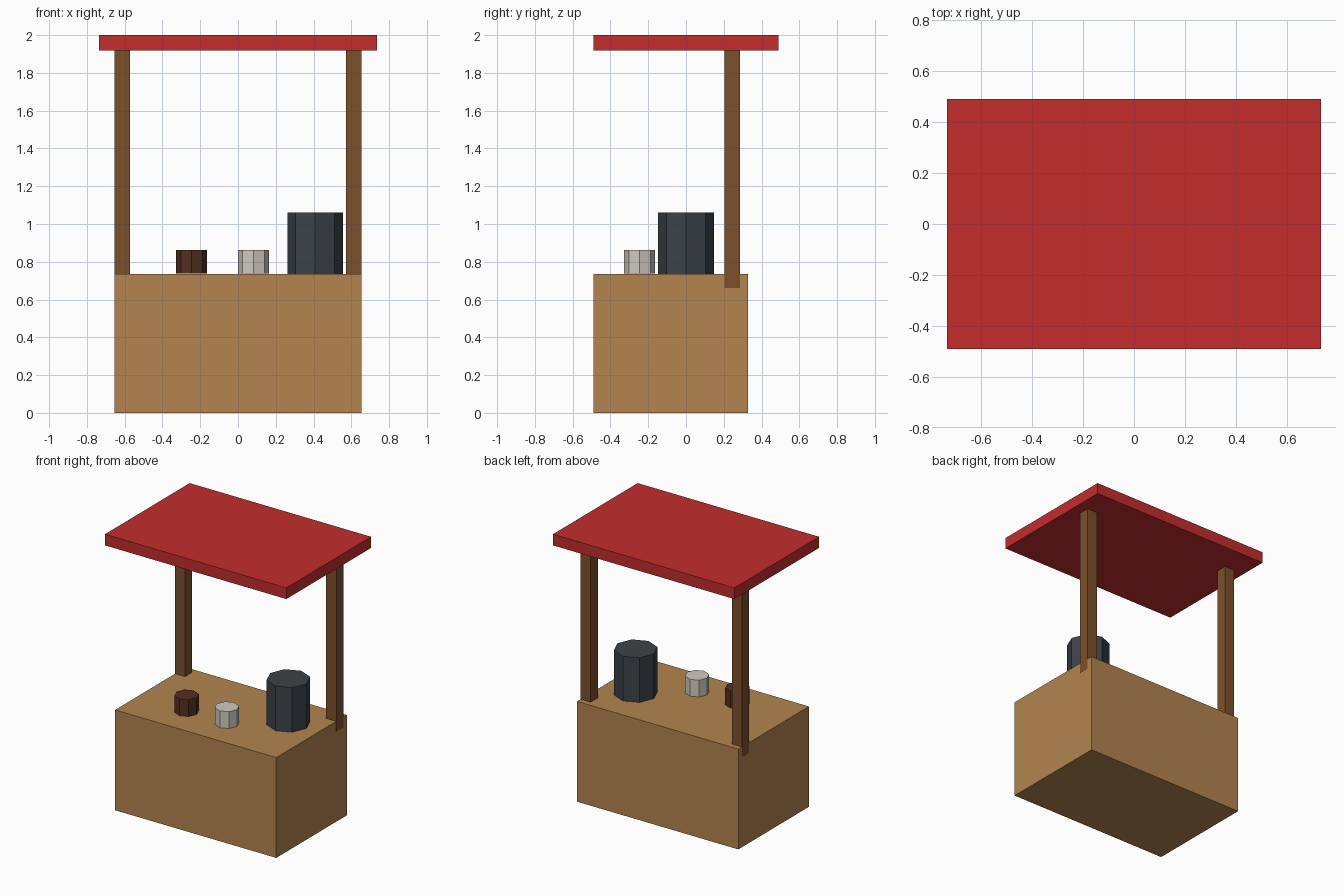
import bpy

default = bpy.data.objects.get("Cube")
if default:
    bpy.data.objects.remove(default, do_unlink=True)


def material(name, hex_code):
    """Make a flat material from an sRGB hex colour."""
    channels = [c / 255 for c in bytes.fromhex(hex_code)]
    linear = [c / 12.92 if c < 0.04 else ((c + 0.055) / 1.055) ** 2.4 for c in channels]
    mat = bpy.data.materials.new(name)
    mat.use_nodes = True
    mat.diffuse_color = (*linear, 1)
    shader = mat.node_tree.nodes["Principled BSDF"]
    shader.inputs["Base Color"].default_value = (*linear, 1)
    shader.inputs["Roughness"].default_value = 0.8
    return mat


def finish(name, mat):
    obj = bpy.context.object
    obj.name = name
    obj.data.materials.append(mat)
    return obj


def box(name, low, high, mat):
    """Box between two opposite corners."""
    centre = [(a + b) / 2 for a, b in zip(low, high)]
    bpy.ops.mesh.primitive_cube_add(size=1, location=centre)
    obj = finish(name, mat)
    obj.scale = [b - a for a, b in zip(low, high)]
    bpy.ops.object.transform_apply(location=False, rotation=False, scale=True)
    return obj


def vessel(name, x, y, radius, bottom, top, mat):
    """Upright eight-sided vessel."""
    bpy.ops.mesh.primitive_cylinder_add(
        vertices=8, radius=radius, depth=top - bottom,
        location=(x, y, (bottom + top) / 2))
    return finish(name, mat)


red = material("canopy red", "C32D2D")
wood = material("light wood", "B3854F")
dark_wood = material("dark wood", "7C502B")
charcoal = material("charcoal", "3B4248")
brown = material("dark brown", "532F20")
cream = material("pale cream", "D0CAC1")

# Counter and flat canopy
box("counter", (-0.653, -0.49, 0), (0.653, 0.327, 0.735), wood)
box("canopy", (-0.735, -0.49, 1.918), (0.735, 0.49, 2), red)

# Rear posts, let into the counter and a hair proud of its ends
for side, sign in (("left", 1), ("right", -1)):
    inner, outer = sorted((sign * 0.572, sign * 0.6535))
    box(side + "_post", (inner, 0.204, 0.66), (outer, 0.286, 1.925), dark_wood)

# Vessels on the counter
vessel("large_pot", 0.408, 0, 0.147, 0.735, 1.062, charcoal)
vessel("brown_cup", -0.245, -0.245, 0.082, 0.739, 0.862, brown)
vessel("cream_cup", 0.082, -0.245, 0.082, 0.739, 0.862, cream)
